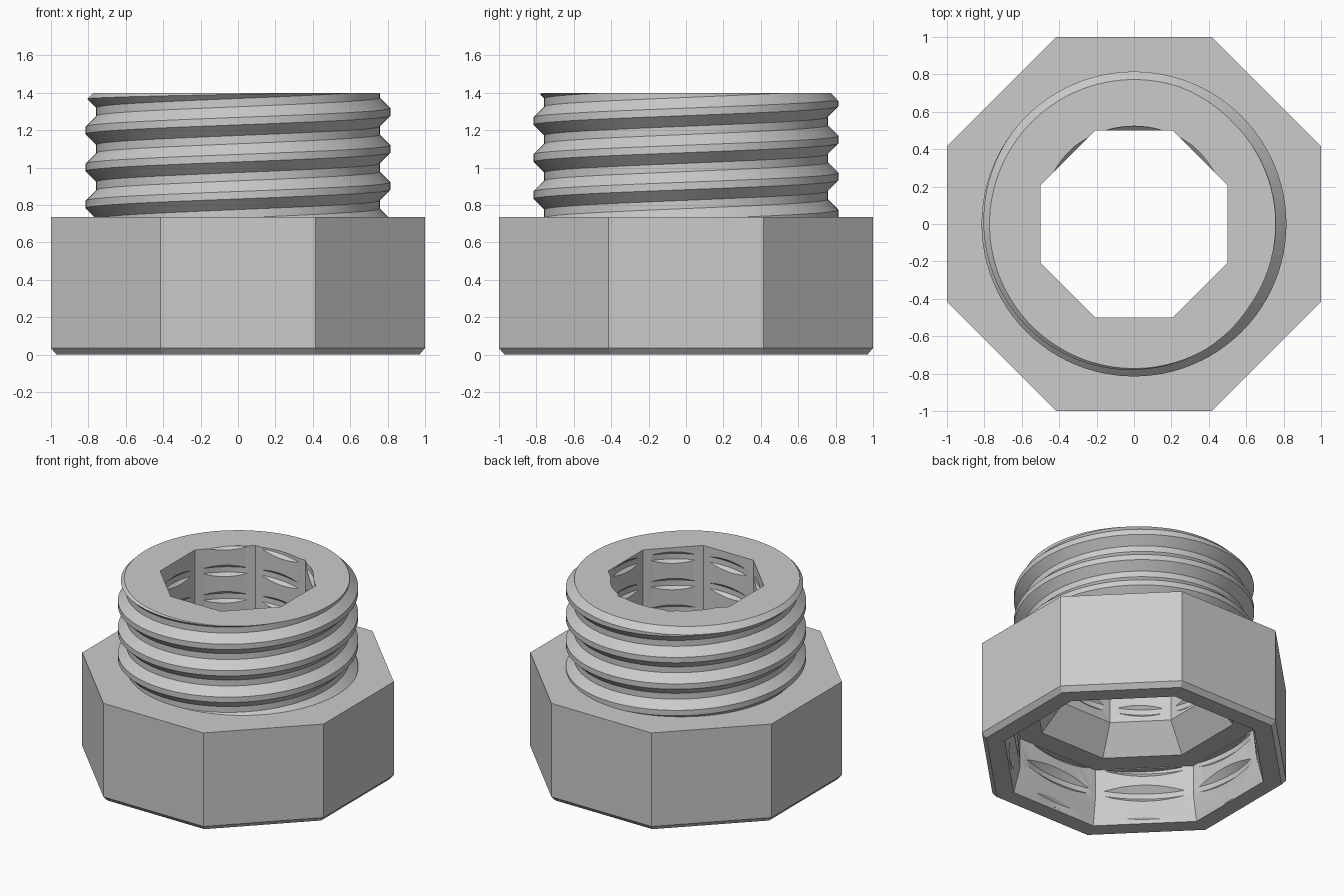
import bpy, bmesh, math
from mathutils import Vector

if "Cube" in bpy.data.objects:
    bpy.data.objects.remove(bpy.data.objects["Cube"], do_unlink=True)

PITCH, DEPTH, SEGS = 0.198, 0.057, 96

steel = bpy.data.materials.new("plain grey")
steel.use_nodes = True
steel.diffuse_color = (0.6, 0.6, 0.6, 1)
steel.node_tree.nodes["Principled BSDF"].inputs["Base Color"].default_value = (0.6, 0.6, 0.6, 1)


def finish(bm, name):
    bmesh.ops.recalc_face_normals(bm, faces=bm.faces)
    mesh = bpy.data.meshes.new(name)
    bm.to_mesh(mesh)
    bm.free()
    mesh.materials.append(steel)
    obj = bpy.data.objects.new(name, mesh)
    bpy.context.collection.objects.link(obj)
    return obj


def prism(name, rings, sides=8):
    """Stack of regular polygons given as (apothem, height)."""
    bm = bmesh.new()
    loops = []
    for apothem, z in rings:
        r = apothem / math.cos(math.pi / sides)
        angles = [(i + 0.5) * math.tau / sides for i in range(sides)]
        loops.append([bm.verts.new((r * math.cos(a), r * math.sin(a), z)) for a in angles])
    for low, high in zip(loops, loops[1:]):
        for i in range(sides):
            j = (i + 1) % sides
            bm.faces.new((low[i], low[j], high[j], high[i]))
    bm.faces.new(loops[0])
    bm.faces.new(loops[-1])
    return finish(bm, name)


def thread(name, crest, z_low, z_high, crest_z):
    """Solid right-handed screw; crest_z is a crest height on the +x side."""
    root = crest - DEPTH
    half = 0.02
    profile = [(-half, crest), (half, crest), (half + DEPTH, root), (PITCH - half - DEPTH, root)]
    first = math.floor((z_low - crest_z) / PITCH) - 2
    turns = math.ceil((z_high - z_low) / PITCH) + 4
    bm = bmesh.new()
    cols = []
    for j in range(SEGS):
        a = math.tau * j / SEGS
        base = crest_z + PITCH * j / SEGS
        cols.append([bm.verts.new((r * math.cos(a), r * math.sin(a), base + (first + t) * PITCH + dz))
                     for t in range(turns) for dz, r in profile])
    for j in range(SEGS):
        shift = 4 if j == SEGS - 1 else 0
        here, there = cols[j], cols[(j + 1) % SEGS]
        for k in range(len(here) - 1 - shift):
            bm.faces.new((here[k], there[k + shift], there[k + shift + 1], here[k + 1]))
    # Trim both ends flat and cap them
    for z, up in ((z_low, -1), (z_high, 1)):
        bmesh.ops.bisect_plane(bm, geom=bm.verts[:] + bm.edges[:] + bm.faces[:], dist=1e-6,
                               plane_co=Vector((0, 0, z)), plane_no=Vector((0, 0, up)),
                               clear_outer=True)
    bmesh.ops.holes_fill(bm, edges=[e for e in bm.edges if e.is_boundary], sides=0)
    return finish(bm, name)


def combine(target, tool, operation):
    bpy.context.view_layer.objects.active = target
    mod = target.modifiers.new(operation, "BOOLEAN")
    mod.operation, mod.object, mod.solver = operation, tool, "EXACT"
    bpy.ops.object.modifier_apply(modifier=mod.name)
    bpy.data.objects.remove(tool, do_unlink=True)


# Threaded neck with a chamfered top
neck = thread("neck", 0.815, 0.6, 1.45, 1.1)
combine(neck, prism("neck_envelope", [(0.9, 0.65), (0.9, 1.27), (0.772, 1.4)], SEGS), "INTERSECT")

# Eight-sided head with a chamfered foot
body = prism("threaded_fitting", [(0.97, 0), (1, 0.035), (1, 0.735)])
combine(body, neck, "UNION")

# Stepped eight-sided passage: socket, taper and bore
passage = prism("passage", [(0.855, -0.02), (0.85, 0), (0.805, 0.18), (0.805, 0.41),
                            (0.65, 0.41), (0.5, 0.6), (0.5, 1.5)])
combine(body, passage, "DIFFERENCE")

# Shallow inner thread grooves in the socket and the bore
combine(body, thread("socket_groove", 0.85, -0.05, 0.405, 0.087), "DIFFERENCE")
combine(body, thread("bore_groove", 0.523, 0.62, 1.5, 1.35), "DIFFERENCE")

bpy.ops.object.select_all(action="DESELECT")
body.select_set(True)
bpy.context.view_layer.objects.active = body
bpy.ops.object.shade_smooth_by_angle(angle=math.radians(25))
